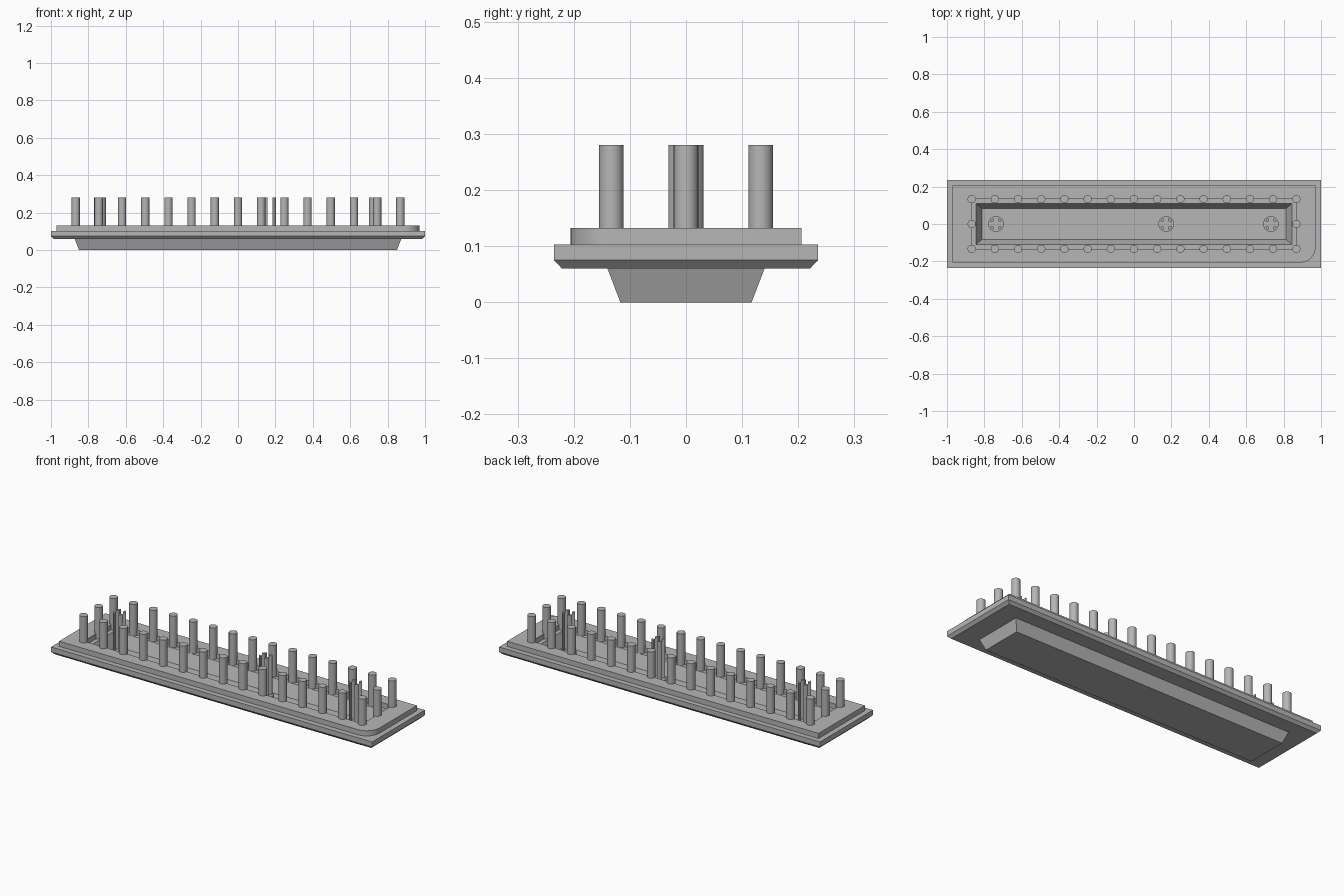
import bpy, bmesh, math

if "Cube" in bpy.data.objects:
    bpy.data.objects.remove(bpy.data.objects["Cube"], do_unlink=True)

grey = bpy.data.materials.new("plain grey")
grey.use_nodes = True
COLOUR = (0.47, 0.47, 0.47, 1)
grey.diffuse_color = COLOUR
grey.node_tree.nodes["Principled BSDF"].inputs["Base Color"].default_value = COLOUR


def finish(bm, name, smooth=False):
    """Turn a bmesh into a named grey object."""
    bmesh.ops.recalc_face_normals(bm, faces=bm.faces)
    mesh = bpy.data.meshes.new(name)
    bm.to_mesh(mesh)
    bm.free()
    mesh.materials.append(grey)
    obj = bpy.data.objects.new(name, mesh)
    bpy.context.collection.objects.link(obj)
    if smooth:
        bpy.ops.object.select_all(action="DESELECT")
        obj.select_set(True)
        bpy.context.view_layer.objects.active = obj
        bpy.ops.object.shade_smooth_by_angle(angle=math.radians(35))
    return obj


def loft(bm, rings, closed):
    """Join rectangles (half x, half y, z) into a skin, capped or looped."""
    loops = [[bm.verts.new((sx * hx, sy * hy, z))
              for sx, sy in ((-1, -1), (1, -1), (1, 1), (-1, 1))]
             for hx, hy, z in rings]
    pairs = list(zip(loops, loops[1:]))
    if closed:
        pairs.append((loops[-1], loops[0]))
    else:
        bm.faces.new(loops[0])
        bm.faces.new(loops[-1])
    for a, b in pairs:
        for i in range(4):
            j = (i + 1) % 4
            bm.faces.new((a[i], a[j], b[j], b[i]))


def cylinder(name, x, y, radius, z0, z1):
    bm = bmesh.new()
    bmesh.ops.create_cone(bm, cap_ends=True, segments=24, radius1=radius,
                          radius2=radius, depth=z1 - z0)
    bmesh.ops.translate(bm, vec=(x, y, (z0 + z1) / 2), verts=bm.verts)
    return finish(bm, name, True)


LEDGE, DECK, TOP, FLOOR = 0.103, 0.132, 0.28, 0.033

# Flanged tray with a chamfered rim and a sloping pan
bm = bmesh.new()
loft(bm, [(0.85, 0.117, 0), (0.873, 0.14, 0.06), (0.985, 0.221, 0.06),
          (1, 0.235, 0.075), (1, 0.235, LEDGE), (0.845, 0.11, LEDGE),
          (0.814, 0.083, FLOOR)], closed=False)
finish(bm, "flanged_tray")

# Raised frame with one rounded corner
bm = bmesh.new()
loft(bm, [(0.97, 0.206, LEDGE), (0.97, 0.206, DECK),
          (0.868, 0.133, DECK), (0.868, 0.133, LEDGE)], closed=True)
corner = [e for e in bm.edges
          if all(v.co.x > 0.95 and v.co.y < -0.2 for v in e.verts)]
bmesh.ops.bevel(bm, geom=corner, offset=0.08, segments=10, profile=0.5,
                affect="EDGES")
finish(bm, "raised_frame", True)

# Pins around the opening
spots = [(-0.868 + 0.124 * i, side * 0.133) for i in range(15) for side in (-1, 1)]
spots += [(-0.868, 0), (0.868, 0)]
for n, (x, y) in enumerate(spots, 1):
    cylinder(f"pin_{n}", x, y, 0.022, LEDGE, TOP)


def prong(bm, cx, turn):
    """One quarter of a round post split by a cross slot."""
    radius, slot, steps = 0.034, 0.013, 6
    start = math.asin(slot / radius)
    points = [(slot, slot)]
    for k in range(steps + 1):
        a = start + (math.pi / 2 - 2 * start) * k / steps
        points.append((radius * math.cos(a), radius * math.sin(a)))
    c, s = math.cos(turn), math.sin(turn)
    face = bm.faces.new([bm.verts.new((cx + c * x - s * y, s * x + c * y, FLOOR))
                         for x, y in points])
    top = bmesh.ops.extrude_face_region(bm, geom=[face], use_keep_orig=True)["geom"]
    bmesh.ops.translate(bm, vec=(0, 0, TOP - FLOOR),
                        verts=[v for v in top if isinstance(v, bmesh.types.BMVert)])


# Split posts standing on low round bosses
for n, x in enumerate((-0.738, 0.172, 0.732), 1):
    cylinder(f"post_boss_{n}", x, 0, 0.042, FLOOR - 0.01, 0.06)
    bm = bmesh.new()
    for q in range(4):
        prong(bm, x, q * math.pi / 2)
    finish(bm, f"split_post_{n}", True)
